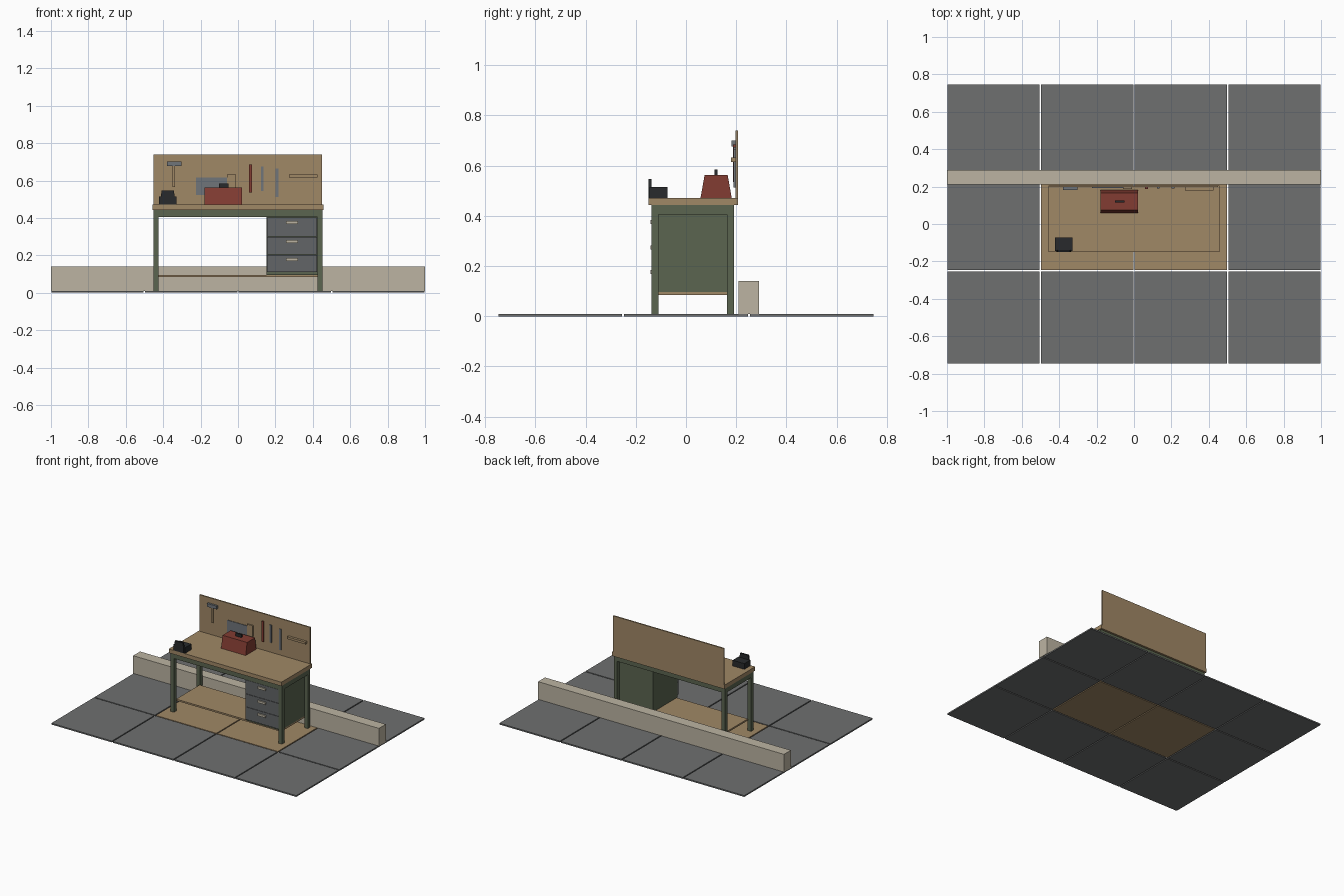
import bpy
import bmesh


def material(name, r, g, b):
    """Flat colour from 0-255 display values."""
    m = bpy.data.materials.new(name)
    lin = [((c / 255 + 0.055) / 1.055) ** 2.4 for c in (r, g, b)]
    m.diffuse_color = (*lin, 1)
    return m


WOOD = material("wood", 160, 136, 102)
GREEN = material("painted green", 91, 101, 80)
CONCRETE = material("floor grey", 110, 112, 112)
DRAWER = material("drawer grey", 98, 101, 103)
STEEL = material("tool steel", 112, 117, 122)
CREAM = material("cream", 188, 180, 162)
RED = material("red", 130, 60, 50)
BLACK = material("black", 40, 42, 44)


def box(name, x, y, z, mat, top_x=0.0, top_y=0.0):
    """Box from min/max pairs; top_x and top_y pull the upper edges inward."""
    bm = bmesh.new()
    bmesh.ops.create_cube(bm, size=1)
    for v in bm.verts:
        sx, sy, up = v.co.x > 0, v.co.y > 0, v.co.z > 0
        v.co = (x[sx], y[sy], z[up])
        if up:
            v.co.x += -top_x if sx else top_x
            v.co.y += -top_y if sy else top_y
    me = bpy.data.meshes.new(name)
    bm.to_mesh(me)
    bm.free()
    me.materials.append(mat)
    ob = bpy.data.objects.new(name, me)
    bpy.context.collection.objects.link(ob)
    return ob


# Floor tiles, with two wooden ones under the bench
for cx in (-0.75, -0.25, 0.25, 0.75):
    for cy in (-0.5, 0, 0.5):
        wooden = cy == 0 and abs(cx) < 0.5
        box("floor_tile", (cx - 0.246, cx + 0.246), (cy - 0.246, cy + 0.246),
            (0, 0.01), WOOD if wooden else CONCRETE)

# Low wall behind the bench
box("low_wall", (-1, 1), (0.21, 0.29), (0.01, 0.14), CREAM)

# Bench top, legs, rails and lower shelf
box("bench_top", (-0.458, 0.458), (-0.15, 0.207), (0.443, 0.472), WOOD)
for x in ((-0.453, -0.425), (0.425, 0.453)):
    for y in ((-0.137, -0.109), (0.164, 0.192)):
        box("leg", x, y, (0.01, 0.443), GREEN)
    box("side_rail", x, (-0.109, 0.164), (0.405, 0.443), GREEN)
for y in ((-0.137, -0.109), (0.164, 0.192)):
    box("long_rail", (-0.425, 0.425), y, (0.405, 0.443), GREEN)
box("lower_shelf", (-0.427, 0.427), (-0.109, 0.164), (0.084, 0.096), WOOD)

# Drawer cabinet
box("cabinet", (0.152, 0.427), (-0.118, 0.164), (0.096, 0.405), GREEN)
for z0, z1 in ((0.111, 0.203), (0.205, 0.299), (0.301, 0.401)):
    box("drawer_front", (0.154, 0.423), (-0.132, -0.118), (z0, z1), DRAWER)
    zc = z1 - 0.026
    box("drawer_handle", (0.256, 0.32), (-0.141, -0.132),
        (zc - 0.008, zc + 0.008), CREAM)

# Tool board
box("tool_board", (-0.453, 0.449), (0.197, 0.207), (0.472, 0.74), WOOD)

# Hanging tools
box("hammer_head", (-0.38, -0.302), (0.182, 0.197), (0.677, 0.701), STEEL)
box("hammer_handle", (-0.351, -0.336), (0.187, 0.197), (0.565, 0.677), WOOD)
box("saw_blade", (-0.225, -0.06), (0.193, 0.197), (0.522, 0.616), STEEL)
box("saw_handle", (-0.06, -0.012), (0.188, 0.197), (0.55, 0.632), WOOD)
box("red_driver", (0.058, 0.074), (0.188, 0.197), (0.535, 0.685), RED)
box("chisel", (0.124, 0.137), (0.19, 0.197), (0.545, 0.675), STEEL)
box("file", (0.2, 0.217), (0.19, 0.197), (0.512, 0.665), STEEL)
box("wood_rule", (0.273, 0.424), (0.179, 0.197), (0.615, 0.632), WOOD)

# Toolbox with sloping sides and a grip
box("toolbox", (-0.178, 0.022), (0.058, 0.182), (0.472, 0.562), RED, top_y=0.016)
box("toolbox_grip", (-0.102, -0.052), (0.114, 0.126), (0.562, 0.584), BLACK)

# Bench vise
box("vise_body", (-0.423, -0.328), (-0.145, -0.073), (0.472, 0.514), BLACK)
box("vise_jaw", (-0.415, -0.336), (-0.15, -0.138), (0.472, 0.546), BLACK, top_x=0.006)
